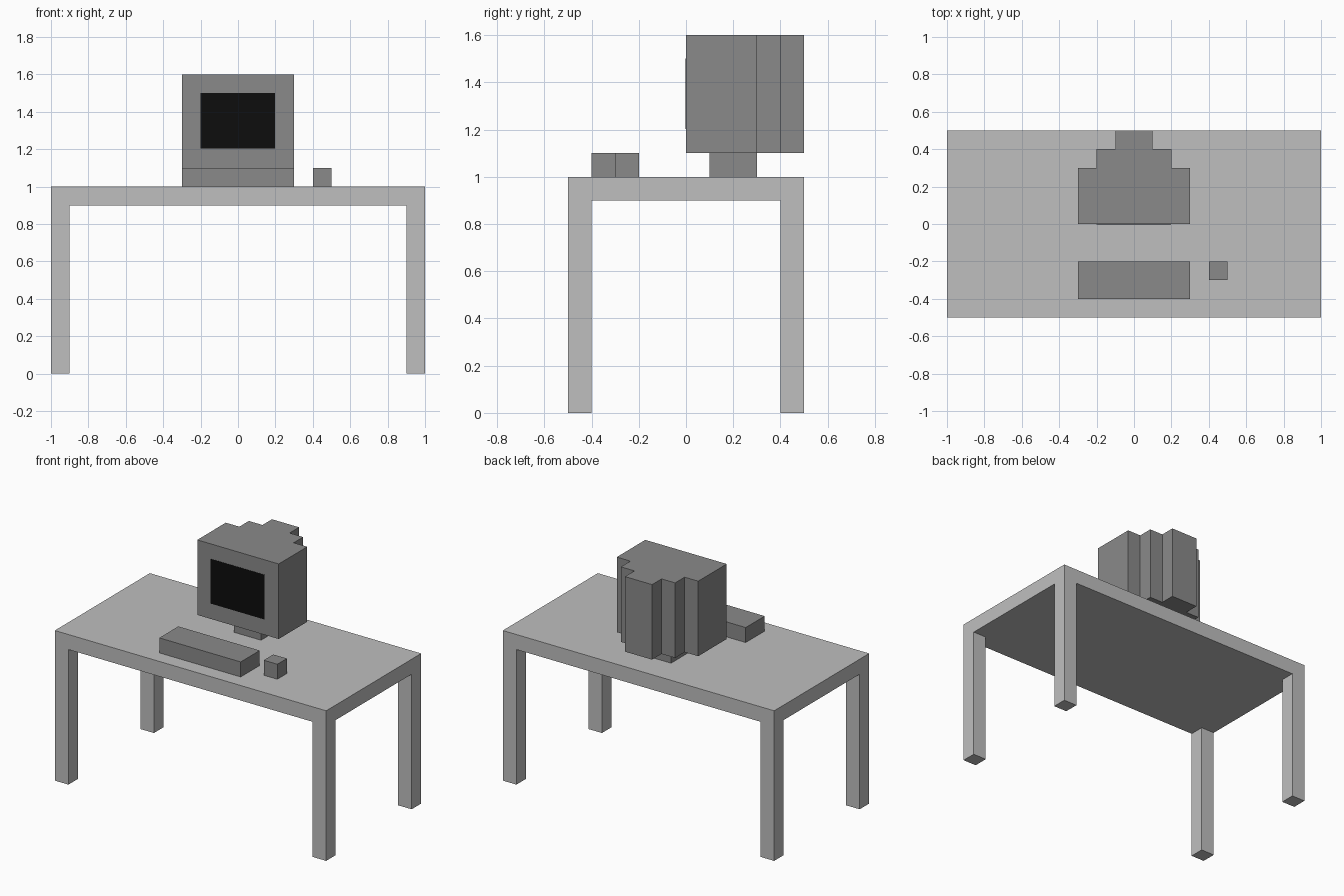
import bpy
import bmesh

cube = bpy.data.objects.get("Cube")
if cube:
    bpy.data.objects.remove(cube, do_unlink=True)


def material(name, v):
    m = bpy.data.materials.new(name)
    m.use_nodes = True
    m.diffuse_color = (v, v, v, 1)
    bsdf = next(n for n in m.node_tree.nodes if n.type == 'BSDF_PRINCIPLED')
    bsdf.inputs["Base Color"].default_value = (v, v, v, 1)
    return m


LIGHT = material("light grey", 0.52)
DARK = material("dark grey", 0.254)
BLACK = material("screen black", 0.004)


def prism(name, outline, z0, z1, mat):
    """Extrude an anticlockwise xy outline from z0 up to z1."""
    bm = bmesh.new()
    base = bm.faces.new([bm.verts.new((x, y, z0)) for x, y in outline])
    top = bmesh.ops.extrude_face_region(bm, geom=[base], use_keep_orig=True)
    verts = [g for g in top["geom"] if isinstance(g, bmesh.types.BMVert)]
    bmesh.ops.translate(bm, verts=verts, vec=(0, 0, z1 - z0))
    bmesh.ops.recalc_face_normals(bm, faces=bm.faces)
    mesh = bpy.data.meshes.new(name)
    bm.to_mesh(mesh)
    bm.free()
    mesh.materials.append(mat)
    obj = bpy.data.objects.new(name, mesh)
    bpy.context.collection.objects.link(obj)
    return obj


def box(name, x0, x1, y0, y1, z0, z1, mat):
    return prism(name, [(x0, y0), (x1, y0), (x1, y1), (x0, y1)], z0, z1, mat)


# Table: slab with a square leg flush at each corner
box("table_top", -1, 1, -0.5, 0.5, 0.9, 1.0, LIGHT)
for side, sx in (("left", 1), ("right", -1)):
    for end, sy in (("front", -1), ("back", 1)):
        xs = sorted((sx * 0.9, sx * 1.0))
        ys = sorted((sy * 0.4, sy * 0.5))
        box(f"{end}_{side}_leg", *xs, *ys, 0, 0.9, LIGHT)

# Monitor: housing stepping inwards towards the back, on a small stand
half = [(0.3, 0.0), (0.3, 0.3), (0.2, 0.3), (0.2, 0.4), (0.1, 0.4), (0.1, 0.5)]
outline = half + [(-x, y) for x, y in reversed(half)]
prism("monitor_housing", outline, 1.1, 1.6, DARK)
box("monitor_stand", -0.1, 0.1, 0.1, 0.3, 1.0, 1.1, DARK)
box("monitor_screen", -0.2, 0.197, -0.002, 0.002, 1.203, 1.5, BLACK)

# Desk accessories
box("keyboard", -0.3, 0.3, -0.4, -0.2, 1.0, 1.1, DARK)
box("mouse", 0.4, 0.5, -0.3, -0.2, 1.0, 1.1, DARK)
